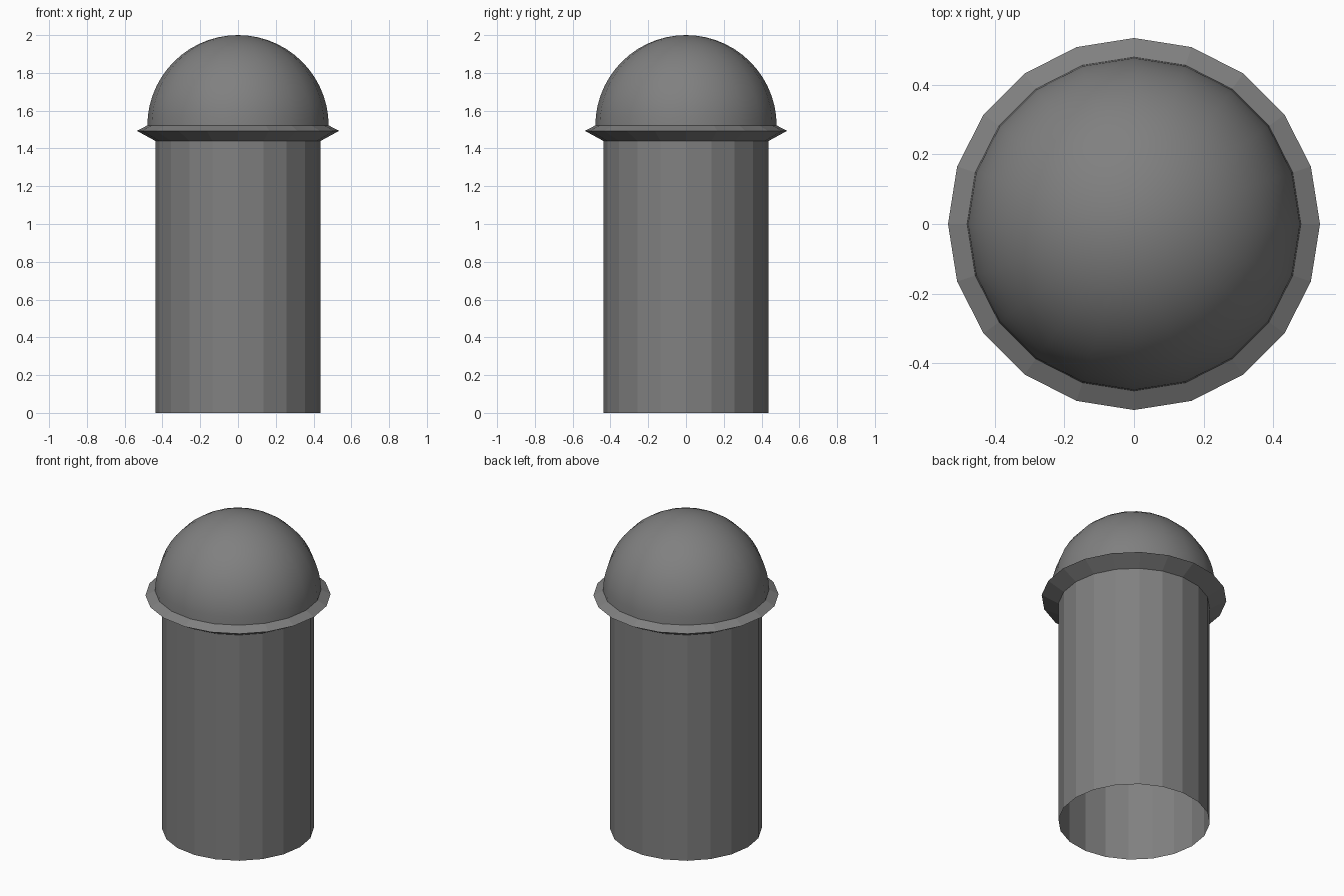
import bpy, bmesh, math

if "Cube" in bpy.data.objects:
    bpy.data.objects.remove(bpy.data.objects["Cube"])

SIDES = 20

grey = bpy.data.materials.new("mid grey")
grey.diffuse_color = (0.216, 0.216, 0.216, 1)
grey.use_nodes = True
grey.node_tree.nodes["Principled BSDF"].inputs["Base Color"].default_value = grey.diffuse_color


def lathe(name, profile, smooth=False):
    """Spin a (radius, height) profile round z; radius 0 gives a pole."""
    bm = bmesh.new()
    rings = []
    for r, z in profile:
        if r < 1e-6:
            rings.append([bm.verts.new((0, 0, z))] * SIDES)
        else:
            rings.append([bm.verts.new((r * math.cos(2 * math.pi * i / SIDES),
                                        r * math.sin(2 * math.pi * i / SIDES), z))
                          for i in range(SIDES)])
    for a, b in zip(rings, rings[1:]):
        for i in range(SIDES):
            j = (i + 1) % SIDES
            quad = list(dict.fromkeys((a[i], a[j], b[j], b[i])))
            bm.faces.new(quad).smooth = smooth
    mesh = bpy.data.meshes.new(name)
    bm.to_mesh(mesh)
    bm.free()
    mesh.materials.append(grey)
    obj = bpy.data.objects.new(name, mesh)
    bpy.context.collection.objects.link(obj)
    return obj


# Open-bottomed faceted post
lathe("post", [(0.438, 0), (0.438, 1.44)])

# Sharp-edged collar
lathe("collar", [(0.438, 1.44), (0.535, 1.493), (0.48, 1.522)])

# Smooth hemispherical cap
R, BASE, STEPS = 0.48, 1.52, 14
arc = [(R * math.cos(math.pi / 2 * k / STEPS),
        BASE + R * math.sin(math.pi / 2 * k / STEPS)) for k in range(STEPS + 1)]
lathe("dome_cap", arc, smooth=True)
